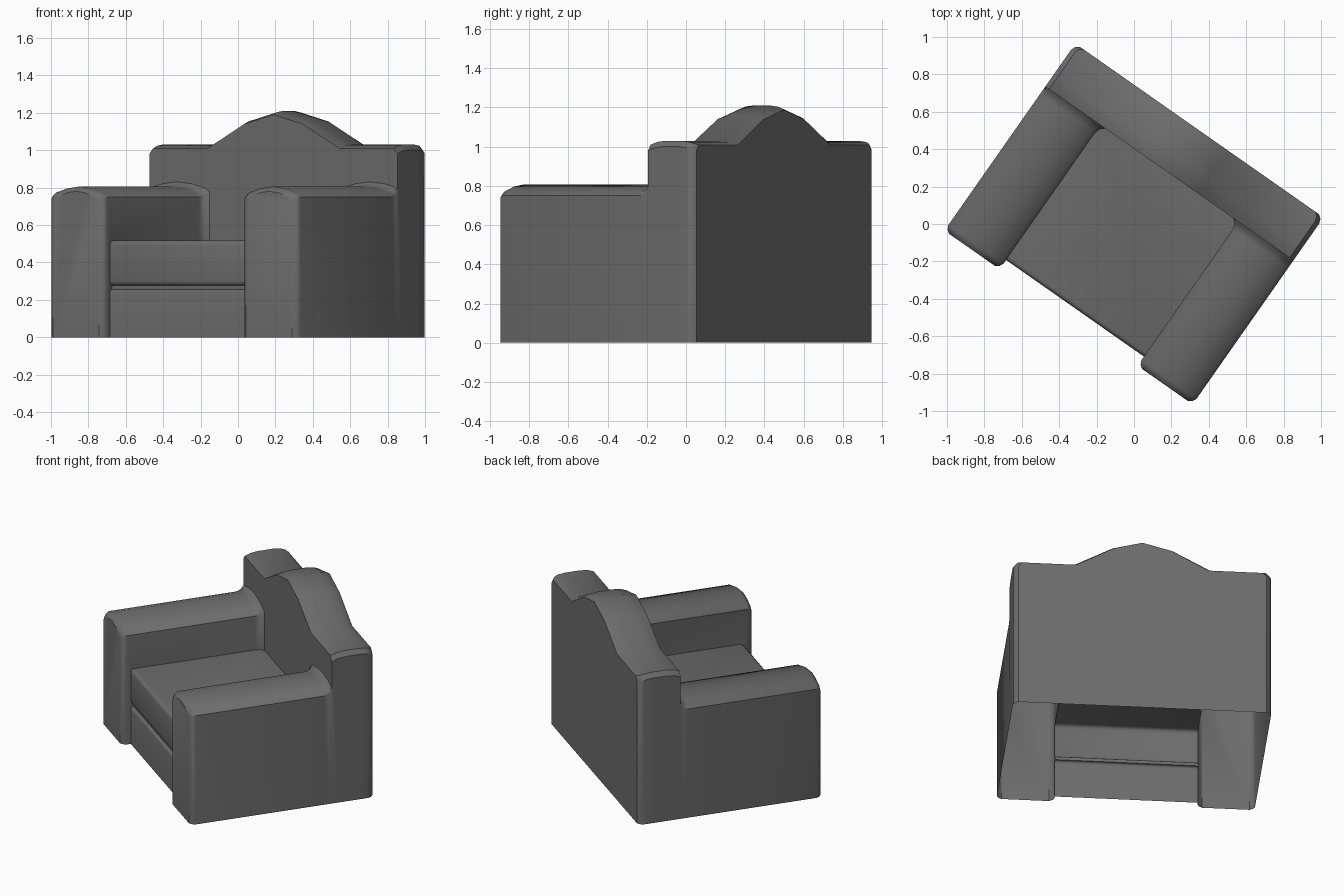
import bpy, bmesh, math
from mathutils import Matrix

if "Cube" in bpy.data.objects:
    bpy.data.objects.remove(bpy.data.objects["Cube"])

GREY = (0.15, 0.15, 0.15, 1.0)
fabric = bpy.data.materials.new("grey_fabric")
fabric.diffuse_color = GREY
fabric.use_nodes = True
fabric.node_tree.nodes["Principled BSDF"].inputs["Base Color"].default_value = GREY


def finish(name, bm):
    bmesh.ops.recalc_face_normals(bm, faces=bm.faces)
    mesh = bpy.data.meshes.new(name)
    bm.to_mesh(mesh)
    bm.free()
    mesh.materials.append(fabric)
    ob = bpy.data.objects.new(name, mesh)
    bpy.context.collection.objects.link(ob)
    return ob


def loft(name, rings):
    """Closed solid through a row of equal-length outlines."""
    bm = bmesh.new()
    rows = [[bm.verts.new(p) for p in ring] for ring in rings]
    n = len(rows[0])
    for a, b in zip(rows, rows[1:]):
        for i in range(n):
            j = (i + 1) % n
            bm.faces.new((a[i], a[j], b[j], b[i]))
    bm.faces.new(rows[0])
    bm.faces.new(rows[-1])
    return finish(name, bm)


def box(name, half_width, front, rear, low, high, bevel=0):
    bm = bmesh.new()
    size = (half_width * 2, rear - front, high - low)
    centre = (0, (front + rear) / 2, (low + high) / 2)
    bmesh.ops.create_cube(bm, size=1, matrix=Matrix.Translation(centre) @ Matrix.Diagonal((*size, 1)))
    if bevel:
        bmesh.ops.bevel(bm, geom=bm.edges[:], offset=bevel, segments=3, profile=0.5, affect="EDGES")
    return finish(name, bm)


# Backrest: camelback outline with softened front, rear and outer edges
WIDE = 0.81
half = [(WIDE, -0.1), (WIDE, 1.0), (0.785, 1.03), (0.43, 1.03), (0.19, 1.16)]
outline = half + [(0, 1.21)] + [(-x, z) for x, z in reversed(half)]


def back_ring(y, inset, drop):
    return [(x * (1 - inset / WIDE), y, z - (drop if z > 0 else 0)) for x, z in outline]


backrest = loft("backrest", [back_ring(*s) for s in (
    (0.33, 0, 0.02), (0.37, 0, 0.006), (0.42, 0, 0), (0.52, 0, 0),
    (0.57, 0, 0.006), (0.595, 0.01, 0.014), (0.61, 0.03, 0.022))])

# Arms: gently crowned section, rounded at the front, flared into the backrest
INNER = 0.45
arm_outline = [(INNER, -0.15), (INNER, 0.75), (0.472, 0.772), (0.55, 0.796), (0.63, 0.806),
               (0.71, 0.796), (0.788, 0.772), (WIDE, 0.75), (WIDE, -0.15)]
MID = (INNER + WIDE) / 2


def arm_ring(side, y, inset, drop):
    scale = 1 - inset / (WIDE - MID)
    ring = []
    for x, z in arm_outline:
        x = min(MID + (x - MID) * scale, WIDE)
        ring.append((side * x, y, z - (drop if z > 0 else 0)))
    return ring


arms = [loft(name, [arm_ring(side, *s) for s in (
    (-0.61, 0.03, 0.025), (-0.595, 0.01, 0.01), (-0.575, 0, 0), (0.28, 0, 0),
    (0.31, -0.01, -0.008), (0.33, -0.032, -0.025), (0.42, 0.03, 0))])
    for name, side in (("left_arm", 1), ("right_arm", -1))]

# Seat: base and cushion with a shadow gap between them
seat = [box("seat_base", 0.48, -0.55, 0.38, -0.2, 0.255, 0.015),
        box("seat_core", 0.49, -0.53, 0.39, -0.25, 0.45),
        box("seat_cushion", 0.47, -0.55, 0.37, 0.275, 0.517, 0.025)]

# Merge into one upholstered skin
for part in arms + seat:
    mod = backrest.modifiers.new("merge", "BOOLEAN")
    mod.operation = "UNION"
    mod.solver = "EXACT"
    mod.object = part
bpy.context.view_layer.update()
evaluated = backrest.evaluated_get(bpy.context.evaluated_depsgraph_get())
bm = bmesh.new()
bm.from_mesh(evaluated.to_mesh())
for part in arms + seat + [backrest]:
    bpy.data.objects.remove(part)

# Open underside, then turn the chair to its angle
bmesh.ops.bisect_plane(bm, geom=bm.verts[:] + bm.edges[:] + bm.faces[:],
                       plane_co=(0, 0, 0), plane_no=(0, 0, 1), clear_inner=True)
bmesh.ops.remove_doubles(bm, verts=bm.verts, dist=0.0005)
bmesh.ops.rotate(bm, verts=bm.verts, cent=(0, 0, 0), matrix=Matrix.Rotation(math.radians(-35), 3, "Z"))
armchair = finish("armchair", bm)
armchair.data.materials.clear()
armchair.data.materials.append(fabric)

bpy.ops.object.select_all(action="DESELECT")
bpy.context.view_layer.objects.active = armchair
armchair.select_set(True)
bpy.ops.object.shade_smooth_by_angle(angle=math.radians(35))
